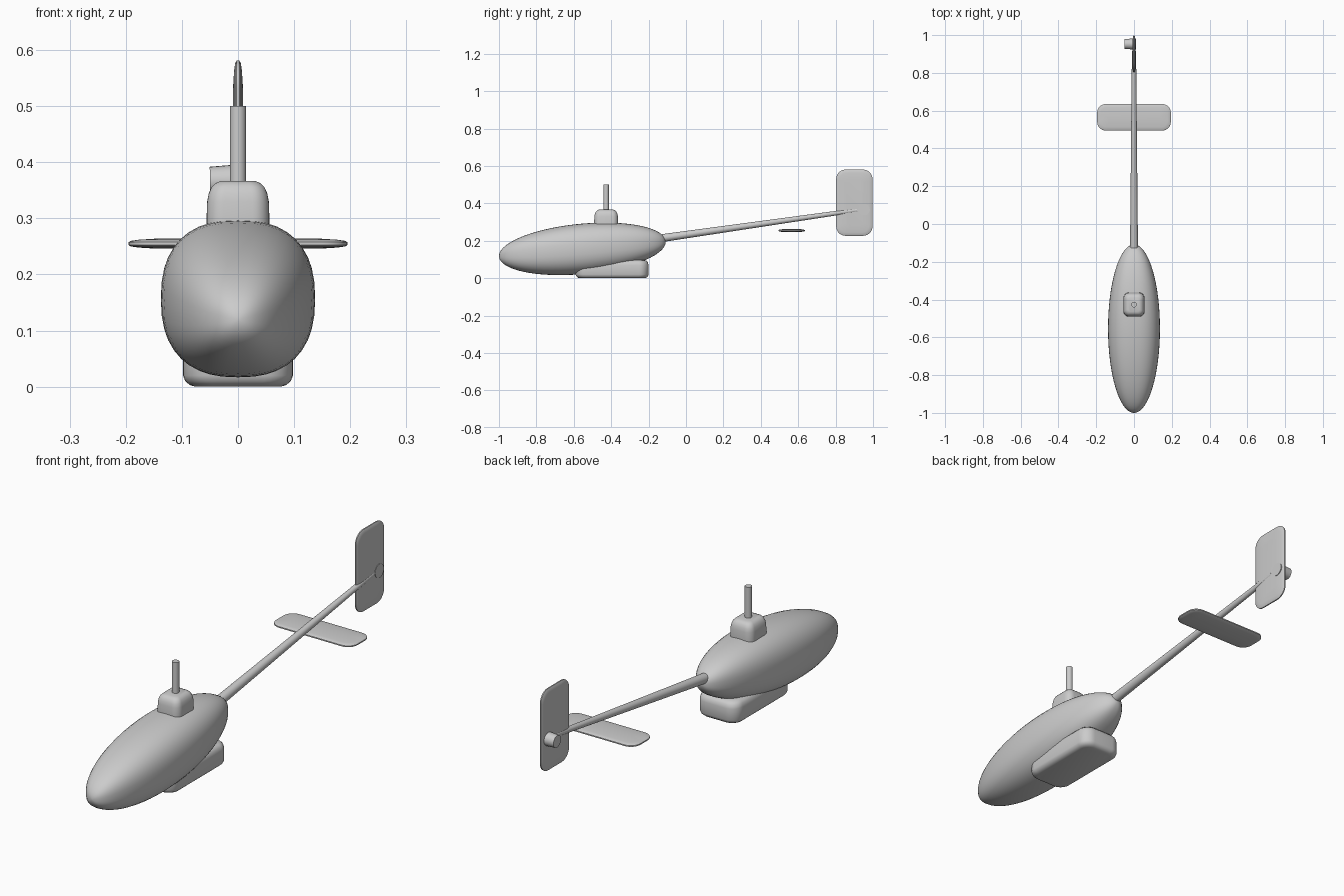
import bpy, bmesh, math
from mathutils import Vector

if "Cube" in bpy.data.objects:
    bpy.data.objects.remove(bpy.data.objects["Cube"])


def loft(name, rings, angle=35):
    """Skin a list of equal-length point rings and cap both ends."""
    bm = bmesh.new()
    vs = [[bm.verts.new(p) for p in ring] for ring in rings]
    n = len(vs[0])
    for a, b in zip(vs, vs[1:]):
        for i in range(n):
            j = (i + 1) % n
            bm.faces.new((a[i], a[j], b[j], b[i]))
    bm.faces.new(vs[0])
    bm.faces.new(vs[-1])
    bmesh.ops.recalc_face_normals(bm, faces=bm.faces[:])
    me = bpy.data.meshes.new(name)
    bm.to_mesh(me)
    bm.free()
    ob = bpy.data.objects.new(name, me)
    bpy.context.collection.objects.link(ob)
    bpy.ops.object.select_all(action='DESELECT')
    ob.select_set(True)
    bpy.context.view_layer.objects.active = ob
    bpy.ops.object.shade_smooth_by_angle(angle=math.radians(angle))
    return ob


def rounded_rect(hx, hy, r, seg=7):
    pts = []
    for k, (sx, sy) in enumerate([(1, 1), (-1, 1), (-1, -1), (1, -1)]):
        for i in range(seg + 1):
            a = math.pi / 2 * (k + i / seg)
            pts.append((sx * (hx - r) + r * math.cos(a),
                        sy * (hy - r) + r * math.sin(a)))
    return pts


def slab(name, hx, hy, r, layers, place):
    """Rounded plate; layers are (height, inset), place maps (u, v, h) to a point."""
    rings = []
    for h, inset in layers:
        rr = max(r - inset * 0.6, 0.008)
        rings.append([place(u, v, h) for u, v in
                      rounded_rect(hx - inset, hy - inset, rr)])
    return loft(name, rings, 50)


def rod(name, p0, p1, r0, r1, n=24):
    p0, p1 = Vector(p0), Vector(p1)
    q = (p1 - p0).to_track_quat('Z', 'Y')
    ring = lambda c, r: [c + q @ Vector((r * math.cos(2 * math.pi * i / n),
                                         r * math.sin(2 * math.pi * i / n), 0))
                         for i in range(n)]
    return loft(name, [ring(p0, r0), ring(p1, r1)])


# Fuselage: sheared egg with a slightly squared cross-section
def power(v, e):
    return math.copysign(abs(v) ** e, v)


N, M = 40, 32
rings = []
for k in range(M + 1):
    t = math.pi * (0.012 + 0.976 * k / M)
    c, s = -math.cos(t), math.sin(t)
    rings.append([(0.1375 * s * power(math.cos(2 * math.pi * i / N), 0.82),
                   -0.554 + 0.446 * c,
                   0.157 + 0.038 * c + 0.135 * s * power(math.sin(2 * math.pi * i / N), 0.82))
                  for i in range(N)])
loft("fuselage", rings, 60)

# Belly pod under the fuselage
slab("belly_pod", 0.098, 0.195, 0.05,
     [(0.0, 0.022), (0.003, 0.012), (0.01, 0.004), (0.02, 0.0), (0.07, 0.0),
      (0.085, 0.004), (0.094, 0.013), (0.098, 0.028)],
     lambda u, v, h: (u, v - 0.395, h))

# Rotor mast and its housing
slab("mast_housing", 0.056, 0.064, 0.03,
     [(0.23, 0.0), (0.30, 0.0), (0.33, 0.001), (0.345, 0.004), (0.356, 0.009),
      (0.363, 0.016), (0.367, 0.026)],
     lambda u, v, h: (u, v - 0.427, h))
rod("rotor_mast", (0, -0.427, 0.30), (0, -0.427, 0.50), 0.0145, 0.0145)

# Tail boom
rod("tail_boom", (0, -0.125, 0.215), (0, 0.915, 0.364), 0.021, 0.011)

# Thin tail surfaces, thickest in the middle
half = [(0.0025, 0.0), (0.005, 0.004), (0.007, 0.018), (0.009, 0.05)]
thin = [(-h, i) for h, i in reversed(half)] + half
slab("tailplane", 0.195, 0.07, 0.045, thin,
     lambda u, v, h: (u, v + 0.565, 0.255 + h))
slab("tail_fin", 0.097, 0.177, 0.05, thin,
     lambda u, v, h: (h, u + 0.90, 0.404 + v))

# Tail rotor hub through the fin
rod("tail_rotor_hub", (-0.05, 0.953, 0.366), (0.011, 0.953, 0.367), 0.026, 0.03)
